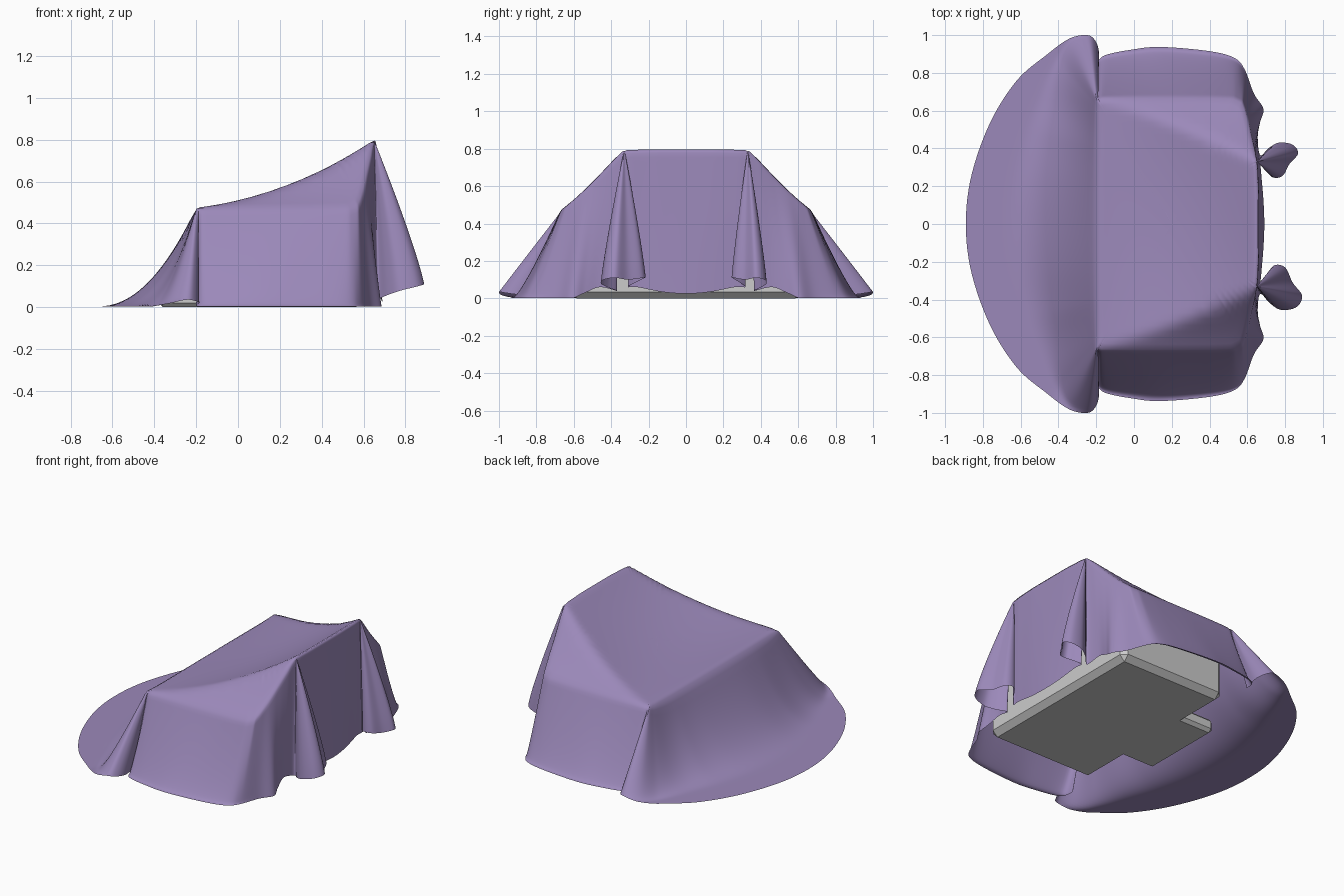
import bpy, bmesh, math
from mathutils import Vector

if "Cube" in bpy.data.objects:
    bpy.data.objects.remove(bpy.data.objects["Cube"])

ROWS_SKIRT, ROWS_TOP, SUB = 30, 20, 8

# Stations of half the cloth: top edge x, y | hem x, y, z | flare of the drop
front_flare = [
    (-.20, 0, -.89, 0, 0, 2.1), (-.20, -.20, -.86, -.26, 0, 2.1),
    (-.20, -.40, -.76, -.54, 0, 2.1), (-.20, -.53, -.62, -.76, 0, 2.0),
    (-.20, -.62, -.47, -.89, 0, 1.6), (-.20, -.655, -.345, -.98, .015, 1.15)]
front_fold = [
    (-.20, -.66, -.25, -1.0, .035, 1), (-.195, -.66, -.205, -.97, .03, 1),
    (-.19, -.66, -.185, -.90, .02, 1), (-.19, -.66, -.20, -.80, .01, 1),
    (-.17, -.667, -.17, -.885, 0, 1.15)]
arm_side = [
    (0, -.67, 0, -.925, 0, 1.2), (.20, -.67, .15, -.937, 0, 1.2),
    (.42, -.67, .40, -.915, 0, 1.2), (.53, -.667, .53, -.88, 0, 1.15),
    (.575, -.645, .585, -.82, 0, 1.1)]
arm_back = [
    (.59, -.60, .635, -.69, 0, 1), (.605, -.54, .685, -.61, 0, 1),
    (.62, -.47, .668, -.54, .03, 1), (.64, -.39, .655, -.46, .06, 1)]
fold_hem = [
    (.668, -.37, .04), (.72, -.42, .06), (.78, -.455, .08), (.86, -.44, .10),
    (.89, -.38, .11), (.84, -.31, .10), (.80, -.23, .11), (.74, -.22, .11),
    (.70, -.28, .08), (.672, -.31, .06)]
back_panel = [
    (.655, -.29, .674, -.26, .06, 1), (.66, -.15, .685, -.13, .035, 1),
    (.66, 0, .69, 0, .025, 1)]


def half(sx, sy):
    """One half of the stations, with the size of the rear fold adjustable."""
    fold = [(.65, -.33, .67 + (x - .67) * sx, -.345 + (y + .345) * sy, z, .87)
            for x, y, z in fold_hem]
    return front_flare + front_fold + arm_side + arm_back + fold + back_panel


def top_height(x, y):
    """Cloth stretched from the front edge up to the backrest."""
    u = min(max(x + .2, 0), .86)
    ridge_z = .475 + .132 * u + .294 * u * u
    ridge_y = .66 - .25 * u - .153 * u * u
    a = abs(y)
    if a <= ridge_y:
        return ridge_z - .025 * math.sin(math.pi * u / .86) * (1 - (a / ridge_y) ** 2)
    t = max(0, (.67 - a) / max(.67 - ridge_y, .01))
    return .475 + (ridge_z - .475) * min(t, 1) ** 1.15


def spline(p, i, t):
    """Closed Catmull-Rom through the hems; the top edge runs straight."""
    n = len(p)
    a, b, c, d = p[i - 1], p[i], p[(i + 1) % n], p[(i + 2) % n]
    top = [b[k] + (c[k] - b[k]) * t for k in (0, 1)]
    quad = zip(a[2:], b[2:], c[2:], d[2:])
    return top + [.5 * (2 * b + (c - a) * t + (2 * a - 5 * b + 4 * c - d) * t * t
                        + (3 * b - a - 3 * c + d) * t ** 3) for a, b, c, d in quad]


def draped_cloth():
    right = half(1, 1)
    left = [(s[0], -s[1], s[2], -s[3], s[4], s[5]) for s in half(.9, .78)]
    stations = right + left[-2:0:-1]
    bm = bmesh.new()
    columns = []
    for i in range(len(stations)):
        for k in range(SUB):
            tx, ty, hx, hy, hz, flare = spline(stations, i, k / SUB)
            tz, hz = top_height(tx, ty), max(hz, .003)
            # strongly flared cloth reaches the floor early, then lies flat
            reach = 1 - .29 * max(flare - 1, 0)
            col = []
            for r in range(ROWS_SKIRT):
                t = 1 - r / ROWS_SKIRT
                drop = 1 - (1 - min(t / reach, 1)) ** max(flare, .8)
                col.append((tx + (hx - tx) * t, ty + (hy - ty) * t, tz + (hz - tz) * drop))
            for r in range(ROWS_TOP + 1):
                t = r / ROWS_TOP
                x, y = tx + (.2 - tx) * t, ty * (1 - t)
                col.append((x, y, top_height(x, y)))
            columns.append([bm.verts.new(c) for c in col])
    for a, b in zip(columns, columns[1:] + columns[:1]):
        for r in range(len(a) - 1):
            bm.faces.new((a[r], b[r], b[r + 1], a[r + 1]))
    bmesh.ops.remove_doubles(bm, verts=bm.verts, dist=.0004)
    # soften the creases but keep the hem
    inner = [v for v in bm.verts if not v.is_boundary]
    for _ in range(2):
        bmesh.ops.smooth_vert(bm, verts=inner, factor=.5, use_axis_x=True,
                              use_axis_y=True, use_axis_z=True)
    bmesh.ops.recalc_face_normals(bm, faces=bm.faces)
    bm.normal_update()
    top = min(bm.faces, key=lambda f: (f.calc_center_median() - Vector((.2, .1, .53))).length)
    if top.normal.z < 0:
        bmesh.ops.reverse_faces(bm, faces=bm.faces)
    mesh = bpy.data.meshes.new("draped_cloth")
    bm.to_mesh(mesh)
    bm.free()
    mesh.shade_smooth()
    mat = bpy.data.materials.new("purple_cloth")
    mat.diffuse_color = (.33, .25, .49, 1)
    mat.use_nodes = True
    mat.node_tree.nodes["Principled BSDF"].inputs["Base Color"].default_value = mat.diffuse_color
    mesh.materials.append(mat)
    bpy.context.collection.objects.link(bpy.data.objects.new("draped_cloth", mesh))


def block(name, x0, x1, y0, y1, z0, z1, bevel=.02):
    """Bevelled box."""
    bpy.ops.mesh.primitive_cube_add(
        size=1, location=((x0 + x1) / 2, (y0 + y1) / 2, (z0 + z1) / 2))
    ob = bpy.context.object
    ob.name = name
    ob.scale = (x1 - x0, y1 - y0, z1 - z0)
    bpy.ops.object.transform_apply(location=False, rotation=False, scale=True)
    mod = ob.modifiers.new("bevel", "BEVEL")
    mod.width, mod.segments = bevel, 1


# Armchair under the cloth
block("chair_body", -.17, .60, -.62, .62, 0, .43, .035)
block("seat_front", -.38, -.10, -.28, .28, 0, .09)
block("backrest", .53, .62, -.29, .29, .35, .68)

# Round cloth thrown over it
draped_cloth()
